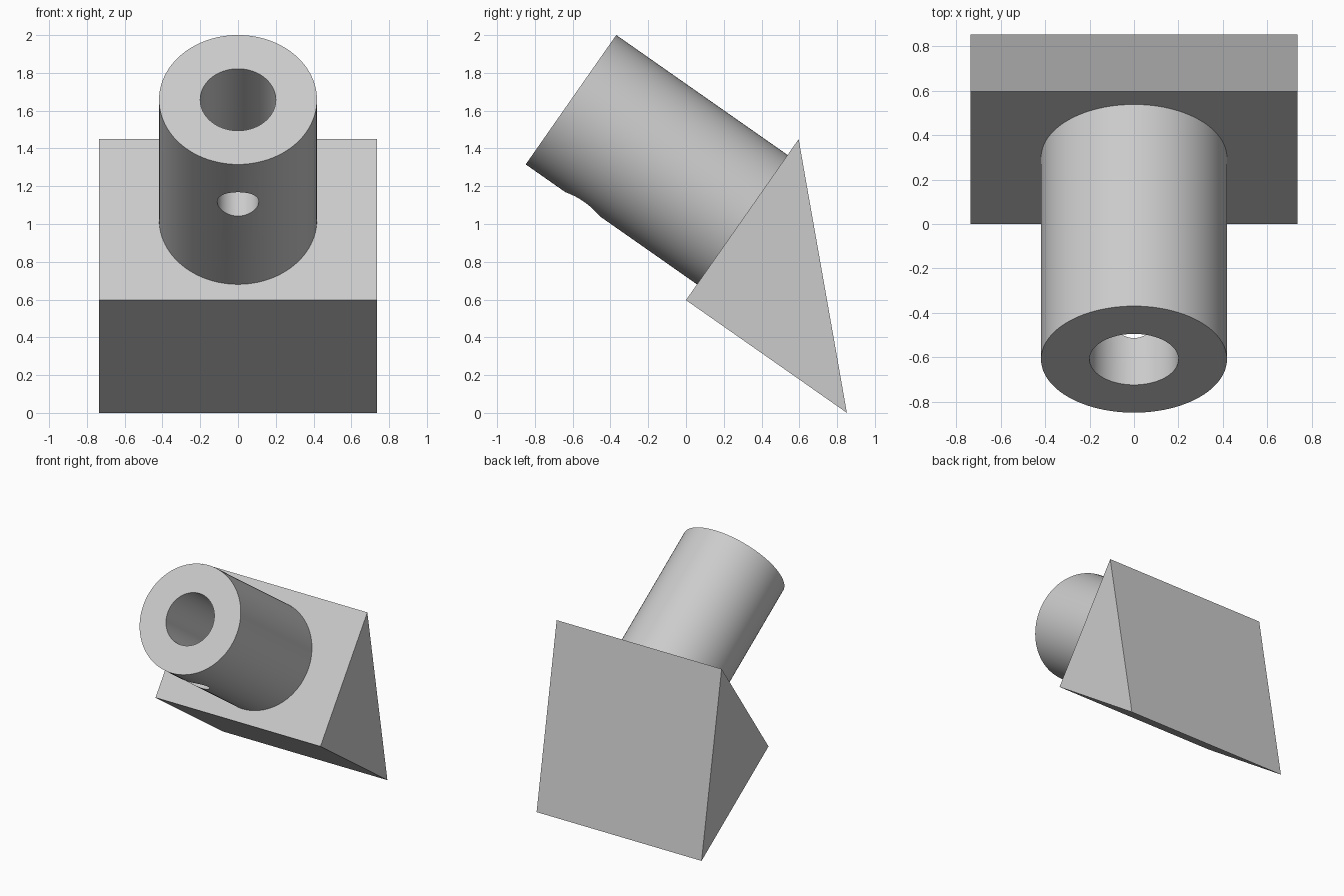
import bpy, bmesh, math
from mathutils import Matrix

if "Cube" in bpy.data.objects:
    bpy.data.objects.remove(bpy.data.objects["Cube"], do_unlink=True)

LEG = 1.04          # leg of the right-angled wedge
HALF_WIDTH = 0.735
LENGTH = 1.107      # tube length above the sloping face
TILT = math.radians(55)

# Shared tilted frame: origin at the middle of the sloping face, z along the tube
FRAME = Matrix.Translation((0, 0.298, 1.023)) @ Matrix.Rotation(TILT, 4, 'X')

grey = bpy.data.materials.new("light grey")
grey.use_nodes = True
colour = (0.6, 0.6, 0.6, 1)
grey.diffuse_color = colour
grey.node_tree.nodes["Principled BSDF"].inputs["Base Color"].default_value = colour


def add_object(name, bm):
    bmesh.ops.recalc_face_normals(bm, faces=bm.faces)
    mesh = bpy.data.meshes.new(name)
    bm.to_mesh(mesh)
    bm.free()
    mesh.materials.append(grey)
    obj = bpy.data.objects.new(name, mesh)
    obj.matrix_world = FRAME
    bpy.context.collection.objects.link(obj)
    return obj


def cylinder(name, radius, start, end, turn=Matrix()):
    """Cylinder along z from start to end, then turned."""
    bm = bmesh.new()
    place = turn @ Matrix.Translation((0, 0, (start + end) / 2))
    bmesh.ops.create_cone(bm, cap_ends=True, segments=96, radius1=radius,
                          radius2=radius, depth=end - start, matrix=place)
    return add_object(name, bm)


# Wedge: right triangle extruded across the width
bm = bmesh.new()
h = LEG / 2
corners = [bm.verts.new((-HALF_WIDTH, y, z)) for y, z in ((-h, 0), (h, 0), (-h, -LEG))]
face = bm.faces.new(corners)
side = bmesh.ops.extrude_face_region(bm, geom=[face])["geom"]
bmesh.ops.translate(bm, vec=(2 * HALF_WIDTH, 0, 0),
                    verts=[v for v in side if isinstance(v, bmesh.types.BMVert)])
add_object("wedge_base", bm)

# Tube with a long bore and a small cross hole through its lower wall
tube = cylinder("tube", 0.418, 0, LENGTH)
downward = Matrix.Translation((0, 0, 0.74)) @ Matrix.Rotation(math.pi / 2, 4, 'X')
cutters = [cylinder("bore_cutter", 0.2, -0.1, LENGTH + 0.1),
           cylinder("cross_hole_cutter", 0.11, 0.05, 0.6, downward)]
for cutter in cutters:
    cutter.hide_render = True
    cut = tube.modifiers.new(cutter.name, 'BOOLEAN')
    cut.operation = 'DIFFERENCE'
    cut.solver = 'EXACT'
    cut.object = cutter

# Keep the cut result and drop the cutters
bpy.context.view_layer.update()
graph = bpy.context.evaluated_depsgraph_get()
result = bpy.data.meshes.new_from_object(tube.evaluated_get(graph))
tube.modifiers.clear()
tube.data = result
for cutter in cutters:
    bpy.data.objects.remove(cutter, do_unlink=True)

# Smooth round walls, sharp rims
bpy.ops.object.select_all(action='DESELECT')
tube.select_set(True)
bpy.context.view_layer.objects.active = tube
bpy.ops.object.shade_smooth_by_angle(angle=math.radians(30))
